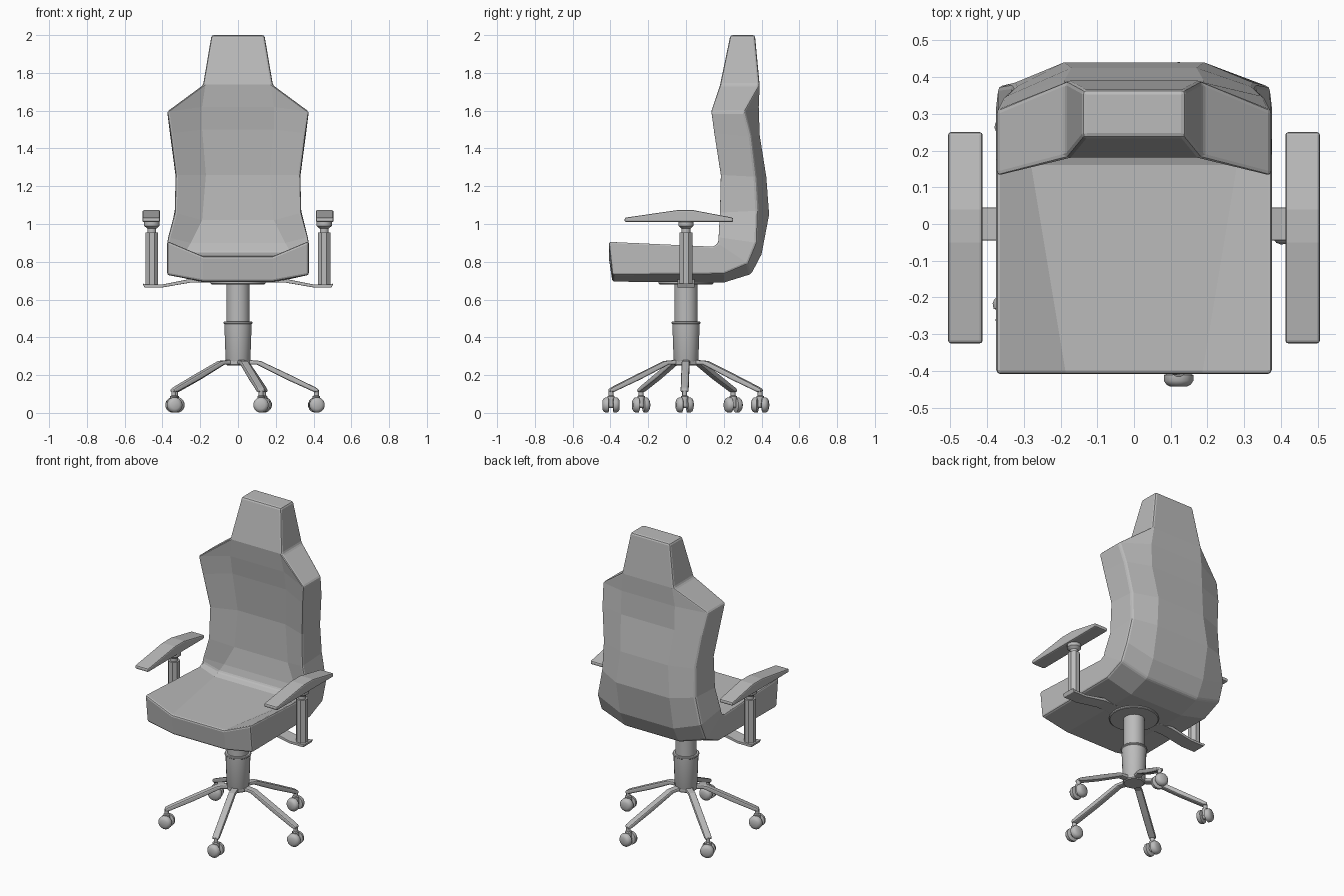
import bpy, bmesh, math
from mathutils import Matrix, Vector

cube = bpy.data.objects.get("Cube")
if cube:
    bpy.data.objects.remove(cube, do_unlink=True)

GREY = (0.5, 0.5, 0.5, 1)
grey = bpy.data.materials.new("plain grey")
grey.use_nodes = True
grey.diffuse_color = GREY
grey.node_tree.nodes["Principled BSDF"].inputs["Base Color"].default_value = GREY


def finish(name, bm, matrix=None, bevel=0, segments=2, smooth=0):
    """Turn a bmesh into a named object with optional bevel and smoothing."""
    bmesh.ops.remove_doubles(bm, verts=bm.verts, dist=0.0005)
    bmesh.ops.recalc_face_normals(bm, faces=bm.faces)
    mesh = bpy.data.meshes.new(name)
    bm.to_mesh(mesh)
    bm.free()
    mesh.materials.append(grey)
    if smooth:
        mesh.shade_smooth()
        mesh.set_sharp_from_angle(angle=math.radians(smooth))
    obj = bpy.data.objects.new(name, mesh)
    bpy.context.collection.objects.link(obj)
    if matrix:
        obj.matrix_world = matrix
    if bevel:
        mod = obj.modifiers.new("soft edges", "BEVEL")
        mod.width, mod.segments = bevel, segments
        mod.limit_method = "ANGLE"
        mod.angle_limit = math.radians(32)
    return obj


def prism(name, profile, x0, x1, matrix=None, bevel=0.005):
    """Extrude a (y, z) profile along x."""
    bm = bmesh.new()
    face = bm.faces.new([bm.verts.new((x0, y, z)) for y, z in profile])
    new = bmesh.ops.extrude_face_region(bm, geom=[face])["geom"]
    moved = [v for v in new if isinstance(v, bmesh.types.BMVert)]
    bmesh.ops.translate(bm, verts=moved, vec=(x1 - x0, 0, 0))
    return finish(name, bm, matrix, bevel)


def lathe(name, profile, sides=24, matrix=None, smooth=35):
    """Spin an (r, z) profile around z and cap both ends."""
    bm = bmesh.new()
    rings = []
    for r, z in profile:
        turn = [math.tau * (k + 0.5) / sides for k in range(sides)]
        rings.append([bm.verts.new((r * math.cos(a), r * math.sin(a), z)) for a in turn])
    for low, high in zip(rings, rings[1:]):
        for k in range(sides):
            n = (k + 1) % sides
            bm.faces.new((low[k], low[n], high[n], high[k]))
    bm.faces.new(rings[0])
    bm.faces.new(rings[-1])
    return finish(name, bm, matrix, smooth=smooth)


# Seat and backrest: one shell lofted from the seat front to the headrest.
# Row: outer x, inner x, then (y, z) of front outer, front inner, back outer, back inner
rows = [
    (0.375, 0.185, (-0.41, 0.91), (-0.41, 0.83), (-0.39, 0.73), (-0.39, 0.695)),
    (0.375, 0.28, (0.14, 0.885), (0.16, 0.835), (0.2, 0.735), (0.2, 0.69)),
    (0.375, 0.28, (0.165, 0.9), (0.2, 0.85), (0.33, 0.79), (0.345, 0.735)),
    (0.37, 0.25, (0.168, 0.93), (0.215, 0.9), (0.375, 0.9), (0.4, 0.84)),
    (0.335, 0.19, (0.175, 1.06), (0.235, 1.02), (0.38, 1.07), (0.44, 1.05)),
    (0.33, 0.17, (0.18, 1.26), (0.24, 1.26), (0.37, 1.25), (0.425, 1.25)),
    (0.358, 0.19, (0.145, 1.48), (0.215, 1.5), (0.345, 1.46), (0.39, 1.47)),
    (0.375, 0.19, (0.13, 1.595), (0.195, 1.62), (0.31, 1.595), (0.385, 1.62)),
    (0.185, 0.185, (0.18, 1.735), (0.18, 1.735), (0.39, 1.735), (0.39, 1.735)),
    (0.14, 0.14, (0.235, 2), (0.235, 2), (0.365, 2), (0.365, 2)),
]
bm = bmesh.new()
loops = []
for xo, xi, fo, fi, bo, bi in rows:
    xb = min(xi, 0.19)
    ring = [(-xo, *fo), (-xi, *fi), (xi, *fi), (xo, *fo),
            (xo, *bo), (xb, *bi), (-xb, *bi), (-xo, *bo)]
    loops.append([bm.verts.new(p) for p in ring])
for low, high in zip(loops, loops[1:]):
    for k in range(8):
        n = (k + 1) % 8
        bm.faces.new((low[k], low[n], high[n], high[k]))
for end in (loops[0], loops[-1]):
    for k in range(3):
        bm.faces.new((end[k], end[k + 1], end[6 - k], end[7 - k]))
finish("seat_and_backrest", bm, bevel=0.012)

# Gas lift column and mounting disc
lathe("seat_mount_disc", [(0.14, 0.68), (0.145, 0.684), (0.145, 0.7)], 32)
lathe("column_upper", [(0.062, 0.46), (0.062, 0.69)])
lathe("column_sleeve", [(0.062, 0.27), (0.066, 0.28), (0.073, 0.47),
                        (0.078, 0.474), (0.078, 0.48), (0.074, 0.484)])
lathe("base_hub", [(0.06, 0.25), (0.066, 0.256), (0.066, 0.274), (0.06, 0.28)], 10, smooth=0)

# Armrests
pad = [(-0.325, 1.01), (0.25, 1.01), (0.25, 1.033), (0.04, 1.073), (-0.05, 1.073), (-0.325, 1.033)]
for side, sx in (("left", 1), ("right", -1)):
    prism(side + "_arm_pad", pad, sx * 0.412, sx * 0.506, bevel=0.008)
    at = Matrix.Translation((sx * 0.456, 0, 0))
    lathe(side + "_arm_post", [(0.036, 0.68), (0.036, 0.955)], 8, at, smooth=0)
    lathe(side + "_arm_neck", [(0.024, 0.95), (0.024, 0.975), (0.042, 0.99), (0.042, 1.015)], 12, at)
    # Bent strap below the seat, its profile turned so that it runs along x
    strap = [(0.15, 0.69), (0.25, 0.69), (0.4, 0.664), (0.495, 0.664), (0.505, 0.685),
             (0.485, 0.68), (0.4, 0.68), (0.25, 0.71), (0.15, 0.71)]
    turn = Matrix.Rotation(-sx * math.pi / 2, 4, "Z")
    prism(side + "_arm_strap", strap, -0.045, 0.045, turn, bevel=0.003)

# Five arched legs with twin-wheel casters
leg = [(0, 0.255), (0.1, 0.255), (0.26, 0.175), (0.4, 0.112), (0.425, 0.108),
       (0.427, 0.125), (0.405, 0.138), (0.27, 0.204), (0.12, 0.275), (0.06, 0.28), (0, 0.28)]
wheel = [(0.03, 0.01), (0.041, 0.014), (0.041, 0.03), (0.034, 0.04), (0.022, 0.046)]
yaws = (0, 8, -8, 22, 10)
for i, yaw in enumerate(yaws):
    angle = math.radians(-73 + 72 * i)
    tag = str(i + 1)
    prism("leg_" + tag, leg, -0.021, 0.021, Matrix.Rotation(angle - math.pi / 2, 4, "Z"), 0.008)
    foot = Vector((0.415 * math.cos(angle), 0.415 * math.sin(angle), 0))
    spot = Matrix.Translation(foot) @ Matrix.Rotation(math.radians(yaw), 4, "Z")
    lathe("caster_stem_" + tag, [(0.02, 0.04), (0.02, 0.088), (0.013, 0.092), (0.013, 0.12)], 12, spot)
    axle = spot @ Matrix.Translation((0, 0, 0.042))
    for half, tilt in (("a", 1), ("b", -1)):
        spin = Matrix.Rotation(tilt * math.pi / 2, 4, "X")
        lathe("caster_wheel_" + tag + half, wheel, 16, axle @ spin)
    lathe("caster_axle_" + tag, [(0.018, -0.02), (0.018, 0.02)], 12,
          axle @ Matrix.Rotation(math.pi / 2, 4, "X"))
